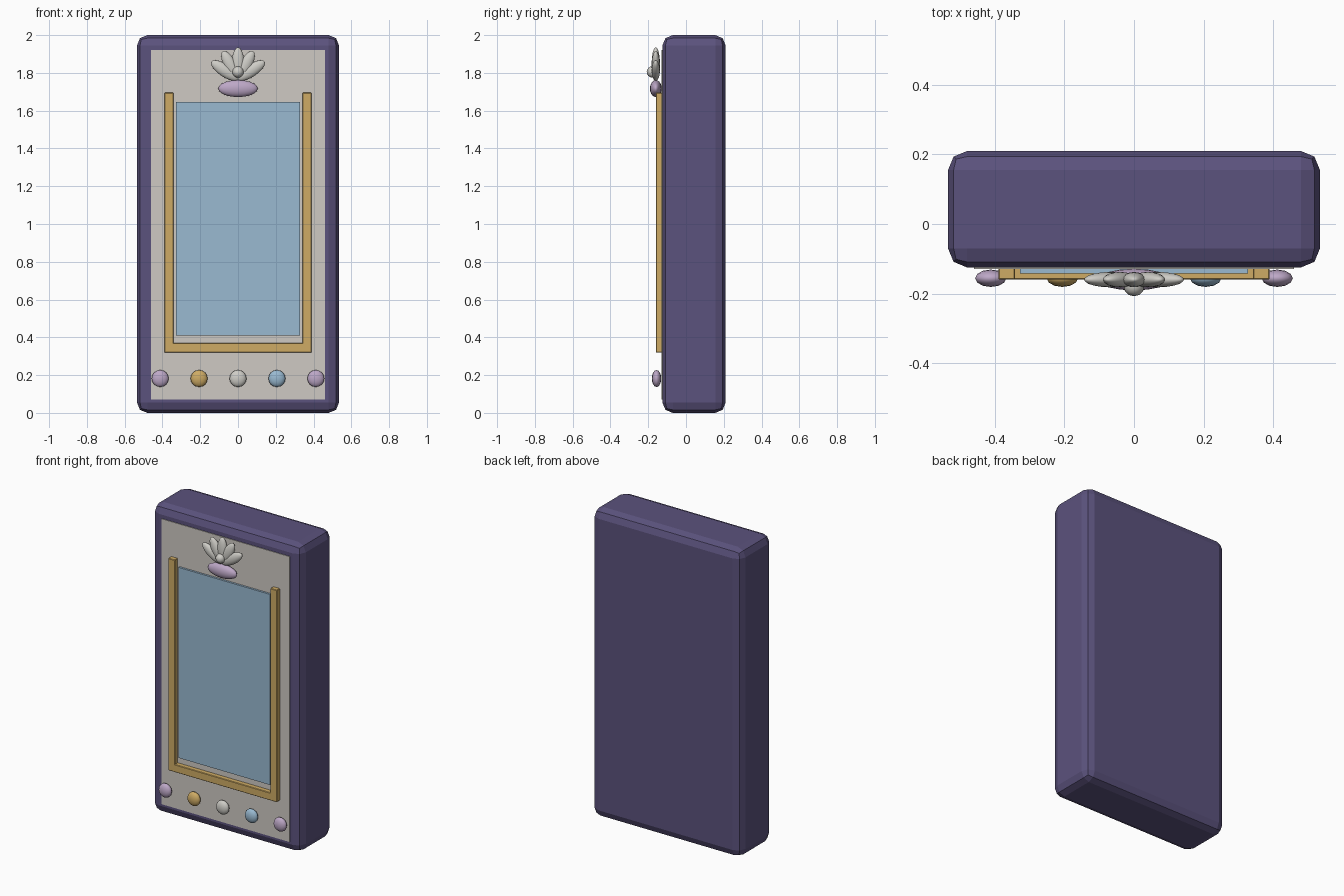
import bpy
from math import radians, sin, cos

if "Cube" in bpy.data.objects:
    bpy.data.objects.remove(bpy.data.objects["Cube"])


def material(name, rgb):
    m = bpy.data.materials.new(name)
    m.use_nodes = True
    m.diffuse_color = (*rgb, 1)
    m.node_tree.nodes["Principled BSDF"].inputs["Base Color"].default_value = (*rgb, 1)
    return m


purple = material("deep purple", (0.105, 0.085, 0.205))
stone = material("warm grey", (0.62, 0.59, 0.55))
gold = material("gold", (0.62, 0.41, 0.13))
blue = material("pale blue", (0.32, 0.49, 0.64))
lilac = material("lilac", (0.51, 0.39, 0.57))
pearl = material("pearl", (0.62, 0.61, 0.57))


def box(name, mat, x, y, z, bevel=0, segments=1):
    """Box spanning the given (low, high) ranges."""
    spans = (x, y, z)
    bpy.ops.mesh.primitive_cube_add(size=1, location=[(a + b) / 2 for a, b in spans])
    ob = bpy.context.object
    ob.name = name
    ob.scale = [b - a for a, b in spans]
    bpy.ops.object.transform_apply(location=False, rotation=False)
    ob.data.materials.append(mat)
    if bevel:
        mod = ob.modifiers.new("rounded edges", 'BEVEL')
        mod.width, mod.segments = bevel, segments
    return ob


def ellipsoid(name, mat, centre, radii, tilt=0, segments=16, rings=10):
    bpy.ops.mesh.primitive_uv_sphere_add(segments=segments, ring_count=rings, radius=1,
                                         location=centre, rotation=(0, tilt, 0))
    ob = bpy.context.object
    ob.name = name
    ob.scale = radii
    ob.data.materials.append(mat)
    bpy.ops.object.shade_smooth_by_angle(angle=radians(50))
    return ob


# Case and face plate
box("case", purple, (-0.535, 0.535), (-0.125, 0.21), (0, 2), 0.055, 2)
box("face_plate", stone, (-0.46, 0.46), (-0.129, -0.1), (0.07, 1.92))

# Screen and its open-topped frame
box("screen", blue, (-0.328, 0.328), (-0.142, -0.11), (0.41, 1.645))
for side, s in (("right", -1), ("left", 1)):
    box(f"frame_{side}", gold, sorted((s * 0.342, s * 0.39)), (-0.16, -0.12), (0.32, 1.695), 0.003)
box("frame_bottom", gold, (-0.39, 0.39), (-0.16, -0.12), (0.32, 0.37), 0.003)

# Row of gem buttons
for i, mat in enumerate((lilac, gold, pearl, blue, lilac)):
    ellipsoid(f"button_{i + 1}", mat, ((i - 2) * 0.206, -0.156, 0.182), (0.045, 0.025, 0.045),
              segments=12, rings=8)

# Shell ornament: fanned petals, a cushion and a pearl
for i in range(-2, 3):
    a = radians(i * 28)
    ellipsoid(f"shell_petal_{i + 3}", pearl, (0.085 * sin(a), -0.16, 1.765 + 0.085 * cos(a)),
              (0.033, 0.022, 0.085), a)
ellipsoid("shell_cushion", lilac, (0, -0.16, 1.717), (0.105, 0.031, 0.045))
ellipsoid("shell_pearl", pearl, (0, -0.178, 1.805), (0.03, 0.03, 0.03), segments=12, rings=8)
